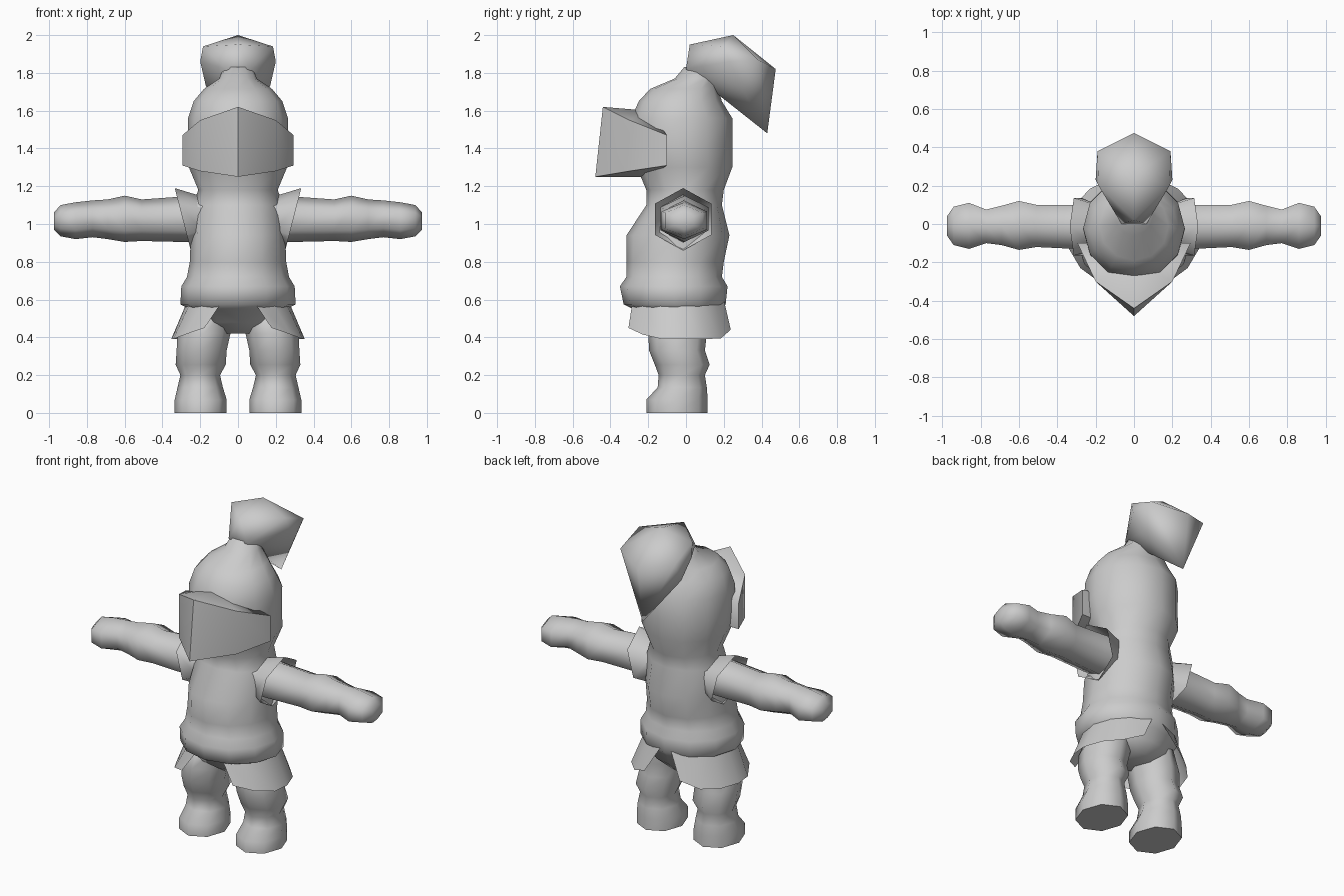
import bpy, bmesh, math
from mathutils import Vector

cube = bpy.data.objects.get("Cube")
if cube:
    bpy.data.objects.remove(cube, do_unlink=True)

grey = bpy.data.materials.new("plain_grey")
grey.use_nodes = True
COLOUR = (0.6, 0.6, 0.6, 1)
grey.diffuse_color = COLOUR
grey.node_tree.nodes["Principled BSDF"].inputs["Base Color"].default_value = COLOUR


def finish(name, bm, angle=75):
    """Turn a bmesh into a smooth-shaded object."""
    bmesh.ops.recalc_face_normals(bm, faces=bm.faces)
    mesh = bpy.data.meshes.new(name)
    bm.to_mesh(mesh)
    bm.free()
    mesh.materials.append(grey)
    obj = bpy.data.objects.new(name, mesh)
    bpy.context.collection.objects.link(obj)
    bpy.ops.object.select_all(action='DESELECT')
    obj.select_set(True)
    bpy.context.view_layer.objects.active = obj
    bpy.ops.object.shade_smooth_by_angle(angle=math.radians(angle))
    return obj


def loft(name, rings, closed=True, caps=True, angle=75):
    """Skin a list of rings that share one point count."""
    bm = bmesh.new()
    rows = [[bm.verts.new(p) for p in ring] for ring in rings]
    n = len(rows[0])
    for a, b in zip(rows, rows[1:]):
        for i in range(n if closed else n - 1):
            j = (i + 1) % n
            bm.faces.new((a[i], a[j], b[j], b[i]))
    if caps:
        bm.faces.new(rows[0])
        bm.faces.new(rows[-1])
    return finish(name, bm, angle)


def hull(name, half_points, angle=75):
    """Convex solid from points on the +x side, mirrored across x = 0."""
    bm = bmesh.new()
    for x, y, z in half_points:
        bm.verts.new((x, y, z))
        if x:
            bm.verts.new((-x, y, z))
    res = bmesh.ops.convex_hull(bm, input=bm.verts)
    junk = [v for v in res["geom_interior"] if isinstance(v, bmesh.types.BMVert)]
    bmesh.ops.delete(bm, geom=junk, context='VERTS')
    return finish(name, bm, angle)


def level_ring(z, x0, x1, y0, y1, n):
    """Horizontal oval filling a box, with a vertex at the front."""
    cx, cy, rx, ry = (x0 + x1) / 2, (y0 + y1) / 2, (x1 - x0) / 2, (y1 - y0) / 2
    return [Vector((cx + rx * math.sin(t), cy - ry * math.cos(t), z))
            for t in (math.tau * i / n for i in range(n))]


# Torso, belt, neck and helmet: z, half width, front y, back y
body = [
    (0.42, 0.10, -0.12, 0.10), (0.48, 0.22, -0.21, 0.16),
    (0.55, 0.26, -0.28, 0.19), (0.575, 0.305, -0.33, 0.21),
    (0.67, 0.30, -0.35, 0.22), (0.72, 0.27, -0.315, 0.19),
    (0.80, 0.255, -0.315, 0.20), (0.94, 0.25, -0.315, 0.23),
    (1.10, 0.24, -0.21, 0.19), (1.18, 0.21, -0.21, 0.20),
    (1.30, 0.26, -0.26, 0.245), (1.42, 0.265, -0.30, 0.245),
    (1.56, 0.265, -0.29, 0.245), (1.65, 0.235, -0.25, 0.19),
    (1.715, 0.18, -0.19, 0.17), (1.77, 0.10, -0.06, 0.16),
    (1.83, 0.075, -0.01, 0.14),
]
loft("torso_and_helmet", [level_ring(z, -w, w, f, b, 12) for z, w, f, b in body])

# Wedge-shaped visor
hull("visor", [
    (0, -0.44, 1.62), (0, -0.48, 1.25), (0, -0.20, 1.60), (0, -0.20, 1.25),
    (0.20, -0.30, 1.55), (0.20, -0.30, 1.28),
    (0.295, -0.10, 1.47), (0.295, -0.10, 1.31)], 50)

# Plume swept back from the crown
hull("plume", [
    (0, 0.02, 1.95), (0, 0.25, 2.0), (0, 0.475, 1.82), (0, 0.43, 1.48),
    (0, 0.15, 1.72), (0.065, 0.0, 1.82), (0.185, 0.20, 1.94),
    (0.20, 0.23, 1.86), (0.19, 0.38, 1.87), (0.17, 0.29, 1.73)])

# Arm sections: x, front y, back y, bottom z, top z
arm = [
    (0.18, -0.13, 0.10, 0.90, 1.16), (0.30, -0.13, 0.10, 0.905, 1.145),
    (0.51, -0.12, 0.10, 0.91, 1.13), (0.60, -0.135, 0.12, 0.905, 1.15),
    (0.69, -0.11, 0.095, 0.92, 1.13), (0.77, -0.10, 0.075, 0.93, 1.125),
    (0.86, -0.13, 0.11, 0.92, 1.115), (0.94, -0.11, 0.09, 0.935, 1.10),
    (0.975, -0.06, 0.04, 0.97, 1.06),
]

# Leg and boot sections: z, inner x, outer x, front y, back y
leg = [
    (0.0, 0.06, 0.335, -0.21, 0.115), (0.07, 0.06, 0.335, -0.21, 0.115),
    (0.135, 0.08, 0.32, -0.15, 0.11), (0.20, 0.095, 0.305, -0.145, 0.10),
    (0.255, 0.065, 0.33, -0.165, 0.125), (0.33, 0.06, 0.325, -0.195, 0.10),
    (0.42, 0.04, 0.32, -0.20, 0.11), (0.54, 0.03, 0.27, -0.18, 0.11),
]

# Skirt flap: angle from front at waist and hem (degrees), hem height
flap = [(18, 30, 0.45), (42, 52, 0.415), (68, 75, 0.39), (95, 95, 0.39),
        (120, 118, 0.39), (145, 140, 0.395), (172, 160, 0.44)]


def flap_point(s, deg, rx, ry, z):
    t = math.radians(deg)
    return Vector((s * rx * math.sin(t), -0.045 - ry * math.cos(t), z))


for side, s in (("left", 1), ("right", -1)):
    # Arm with six-sided sections
    rings = []
    for x, y0, y1, z0, z1 in arm:
        cy, cz = (y0 + y1) / 2, (z0 + z1) / 2
        rings.append([Vector((s * x,
                              cy + (y1 - y0) / 2 * math.sin(t) / math.sin(math.pi / 3),
                              cz + (z1 - z0) / 2 * math.cos(t)))
                      for t in (math.tau * i / 6 for i in range(6))])
    loft(side + "_arm", rings)

    # Flared shoulder sleeve, longer on top than beneath
    sleeve = []
    for x_top, x_low, ry, z0, z1 in ((0.17, 0.20, 0.11, 0.91, 1.14),
                                     (0.335, 0.25, 0.15, 0.86, 1.19)):
        sleeve.append([Vector((
            s * ((x_top + x_low) / 2 + (x_top - x_low) / 2 * math.cos(t)),
            -0.015 + ry * math.sin(t) / math.sin(math.pi / 3),
            (z0 + z1) / 2 + (z1 - z0) / 2 * math.cos(t)))
            for t in (math.tau * i / 6 for i in range(6))])
    loft(side + "_shoulder_sleeve", sleeve, caps=False)

    # Leg and boot
    loft(side + "_leg", [level_ring(z, *sorted((s * a, s * b)), f, k, 8)
                         for z, a, b, f, k in leg])

    # Skirt flap, split at the front and back
    loft(side + "_skirt_flap", [
        [flap_point(s, a, 0.27, 0.25, 0.59) for a, b, z in flap],
        [flap_point(s, b, 0.355, 0.30, z) for a, b, z in flap]],
        closed=False, caps=False)
